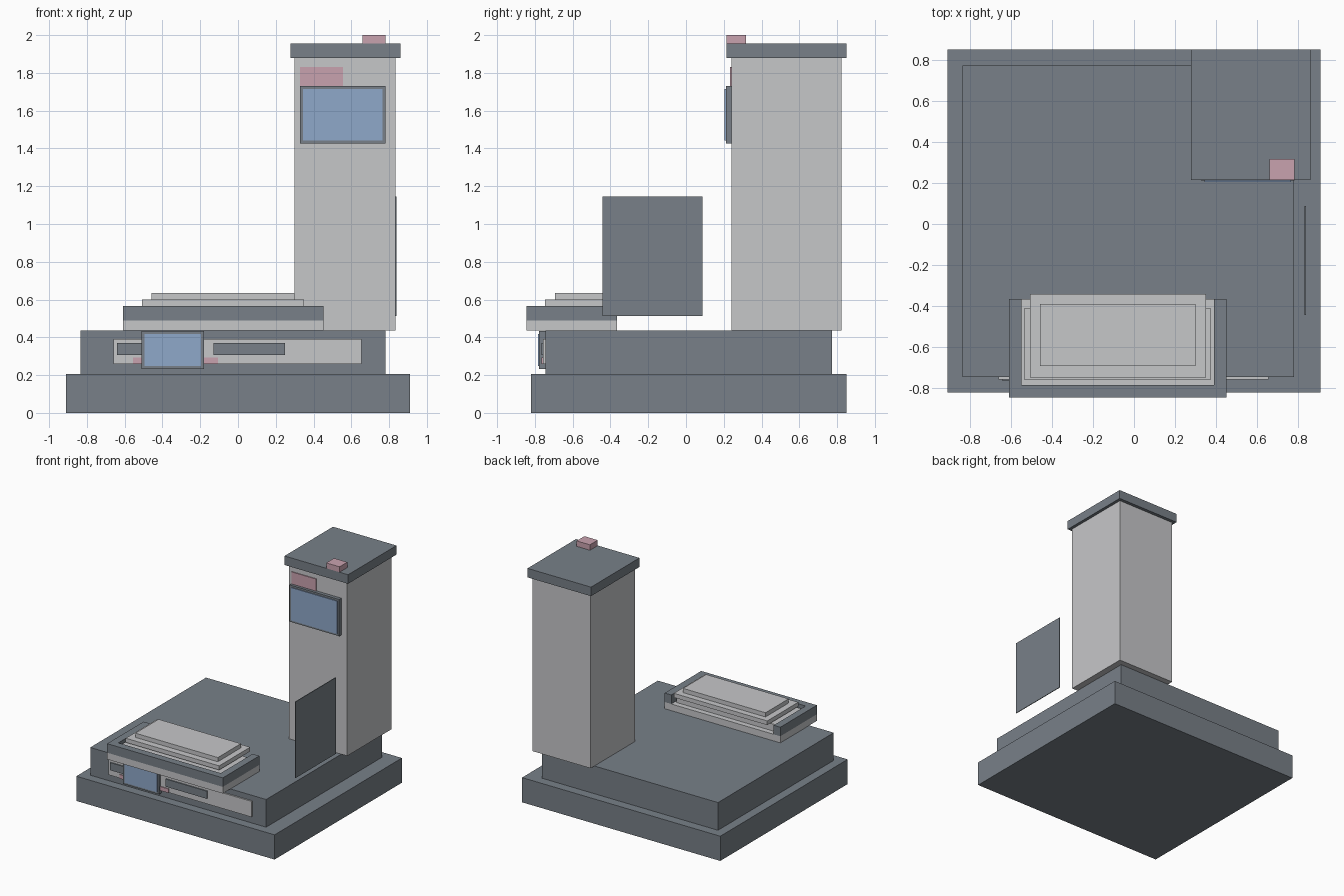
import bpy
import bmesh

cube = bpy.data.objects.get("Cube")
if cube:
    bpy.data.objects.remove(cube, do_unlink=True)


def material(name, rgb):
    m = bpy.data.materials.new(name)
    m.use_nodes = True
    m.diffuse_color = (*rgb, 1)
    bsdf = next(n for n in m.node_tree.nodes if n.type == 'BSDF_PRINCIPLED')
    bsdf.inputs["Base Color"].default_value = (*rgb, 1)
    return m


slate = material("slate grey", (0.188, 0.216, 0.246))
pale = material("pale grey", (0.565, 0.571, 0.584))
blue = material("screen blue", (0.275, 0.392, 0.591))
pink = material("dusty pink", (0.584, 0.362, 0.429))


def prism(name, mat, outline, z):
    """Upright block with the given plan outline between two heights."""
    bm = bmesh.new()
    face = bm.faces.new([bm.verts.new((x, y, z[0])) for x, y in outline])
    top = bmesh.ops.extrude_face_region(bm, geom=[face])["geom"]
    moved = [v for v in top if isinstance(v, bmesh.types.BMVert)]
    bmesh.ops.translate(bm, verts=moved, vec=(0, 0, z[1] - z[0]))
    bmesh.ops.recalc_face_normals(bm, faces=bm.faces[:])
    mesh = bpy.data.meshes.new(name)
    bm.to_mesh(mesh)
    bm.free()
    mesh.materials.append(mat)
    obj = bpy.data.objects.new(name, mesh)
    bpy.context.collection.objects.link(obj)
    return obj


def box(name, mat, x, y, z):
    return prism(name, mat, [(x[0], y[0]), (x[1], y[0]), (x[1], y[1]), (x[0], y[1])], z)


def screen(name, x, y, z, rim):
    """Framed display facing the front."""
    box(name + "_frame", slate, x, y, z)
    box(name + "_glass", blue, (x[0] + rim, x[1] - rim), (y[0] - 0.006, y[0] + 0.004),
        (z[0] + rim, z[1] - rim))


# Stepped base
box("base_plinth", slate, (-0.91, 0.91), (-0.82, 0.85), (0, 0.205))
box("base_upper", slate, (-0.835, 0.78), (-0.745, 0.773), (0.205, 0.435))

# Tower with cap and rooftop unit
box("tower", pale, (0.30, 0.835), (0.24, 0.823), (0.435, 1.88))
box("tower_cap", slate, (0.277, 0.86), (0.215, 0.85), (1.88, 1.955))
box("rooftop_unit", pink, (0.66, 0.782), (0.215, 0.317), (1.955, 2.0))
screen("tower_screen", (0.327, 0.782), (0.211, 0.24), (1.425, 1.73), 0.016)
box("tower_sign", pink, (0.327, 0.555), (0.233, 0.24), (1.73, 1.83))

# Free side panel
box("side_panel", slate, (0.832, 0.838), (-0.443, 0.087), (0.512, 1.145))

# Canopy: slab, rim open at the back, stepped roof
box("canopy_slab", pale, (-0.61, 0.452), (-0.845, -0.366), (0.435, 0.49))
prism("canopy_rim", slate,
      [(-0.61, -0.845), (0.452, -0.845), (0.452, -0.366), (0.391, -0.366),
       (0.391, -0.785), (-0.549, -0.785), (-0.549, -0.366), (-0.61, -0.366)],
      (0.49, 0.565))
box("roof_step_low", pale, (-0.535, 0.376), (-0.757, -0.411), (0.49, 0.548))
box("roof_step_middle", pale, (-0.508, 0.35), (-0.747, -0.34), (0.565, 0.6))
box("roof_core", pale, (-0.455, 0.30), (-0.69, -0.42), (0.54, 0.57))
box("roof_step_top", pale, (-0.457, 0.30), (-0.693, -0.39), (0.6, 0.635))

# Front fascia with strips, accent and display
box("fascia_panel", pale, (-0.66, 0.655), (-0.757, -0.745), (0.26, 0.39))
for side, x in (("right", (-0.64, -0.45)), ("left", (-0.13, 0.25))):
    box("fascia_strip_" + side, slate, x, (-0.766, -0.757), (0.307, 0.37))
box("fascia_accent", pink, (-0.555, -0.105), (-0.764, -0.757), (0.26, 0.293))
screen("fascia_screen", (-0.51, -0.18), (-0.777, -0.745), (0.232, 0.433), 0.016)
